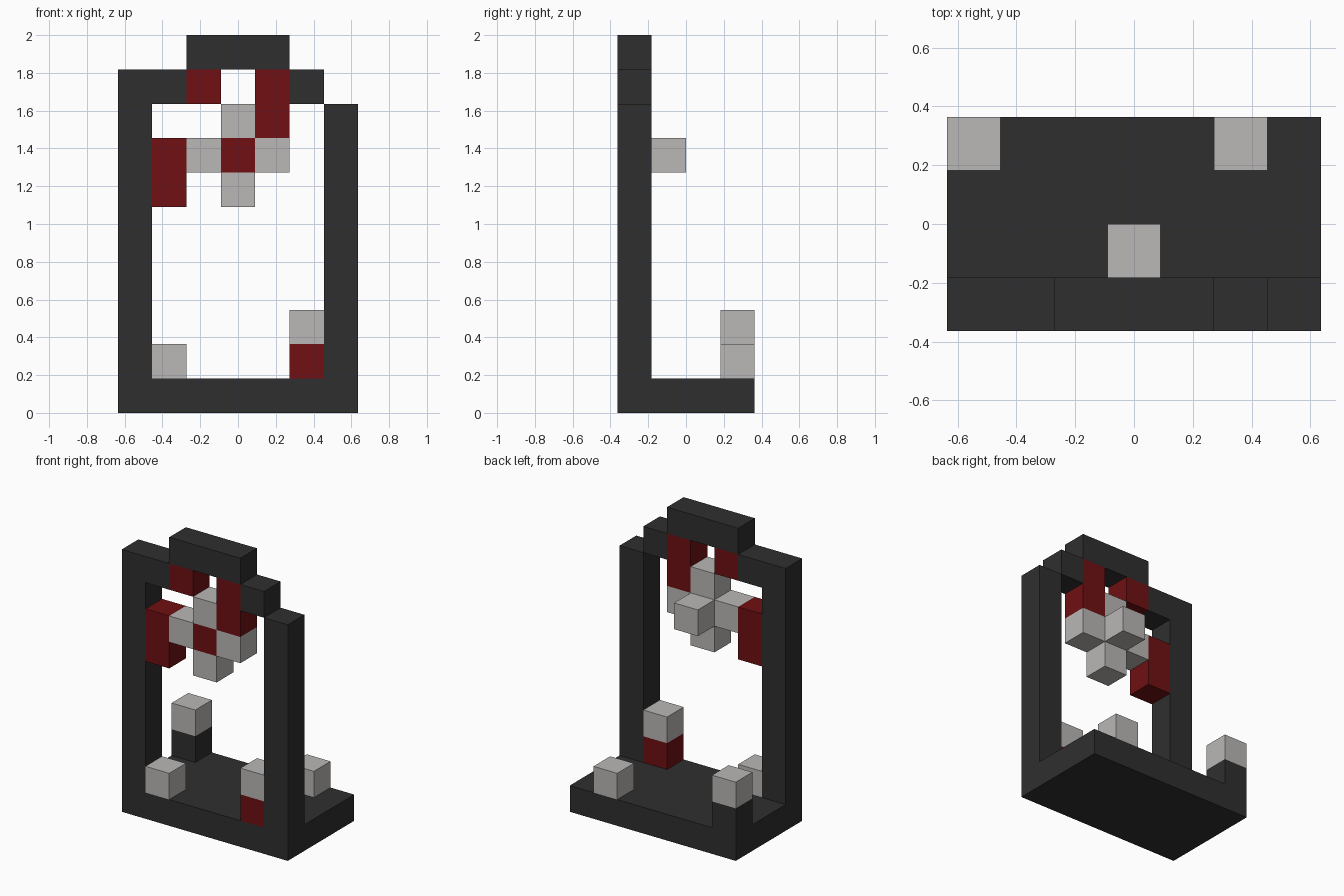
import bpy
import bmesh
from mathutils import Vector

default = bpy.data.objects.get("Cube")
if default:
    bpy.data.objects.remove(default, do_unlink=True)

UNIT = 2 / 11                      # edge of one block
ORIGIN = Vector((-3.5, -2, 0))     # corner of the block grid


def material(name, rgb):
    mat = bpy.data.materials.new(name)
    mat.use_nodes = True
    color = (*rgb, 1)
    mat.diffuse_color = color
    mat.node_tree.nodes["Principled BSDF"].inputs["Base Color"].default_value = color
    return mat


dark = material("charcoal", (0.028, 0.028, 0.028))
red = material("deep red", (0.16, 0.005, 0.006))
grey = material("pale grey", (0.49, 0.48, 0.47))


def block(name, mat, cell, size=(1, 1, 1)):
    """Box covering size blocks, starting at the given grid cell."""
    bm = bmesh.new()
    bmesh.ops.create_cube(bm, size=UNIT)
    bmesh.ops.scale(bm, vec=size, verts=bm.verts)
    mesh = bpy.data.meshes.new(name)
    bm.to_mesh(mesh)
    bm.free()
    mesh.materials.append(mat)
    obj = bpy.data.objects.new(name, mesh)
    obj.location = (ORIGIN + Vector(cell) + Vector(size) / 2) * UNIT
    bpy.context.collection.objects.link(obj)
    return obj


# Base and upright frame
block("base", dark, (0, 0, 0), (7, 4, 1))
block("right_post", dark, (0, 0, 1), (1, 1, 9))
block("left_post", dark, (6, 0, 1), (1, 1, 8))
block("right_beam", dark, (1, 0, 9))
block("left_beam", dark, (5, 0, 9))
block("top_beam", dark, (2, 0, 10), (3, 1, 1))

# Red hangings
block("right_hanging", red, (2, 0, 9))
block("left_hanging", red, (4, 0, 8), (1, 1, 2))
block("side_hanging", red, (1, 0, 6), (1, 1, 2))

# Flower with a red centre, four petals and a knob behind
block("flower_centre", red, (3, 0, 7))
for name, dx, dy, dz in (("upper", 0, 0, 1), ("lower", 0, 0, -1),
                         ("right", -1, 0, 0), ("left", 1, 0, 0),
                         ("rear", 0, 1, 0)):
    block(name + "_petal", grey, (3 + dx, dy, 7 + dz))

# Small blocks standing on the base
block("front_right_stone", grey, (1, 0, 1))
block("front_left_pedestal", red, (5, 0, 1))
block("front_left_stone", grey, (5, 0, 2))
block("rear_right_pedestal", dark, (0, 3, 1))
block("rear_right_stone", grey, (0, 3, 2))
block("rear_left_stone", grey, (5, 3, 1))
